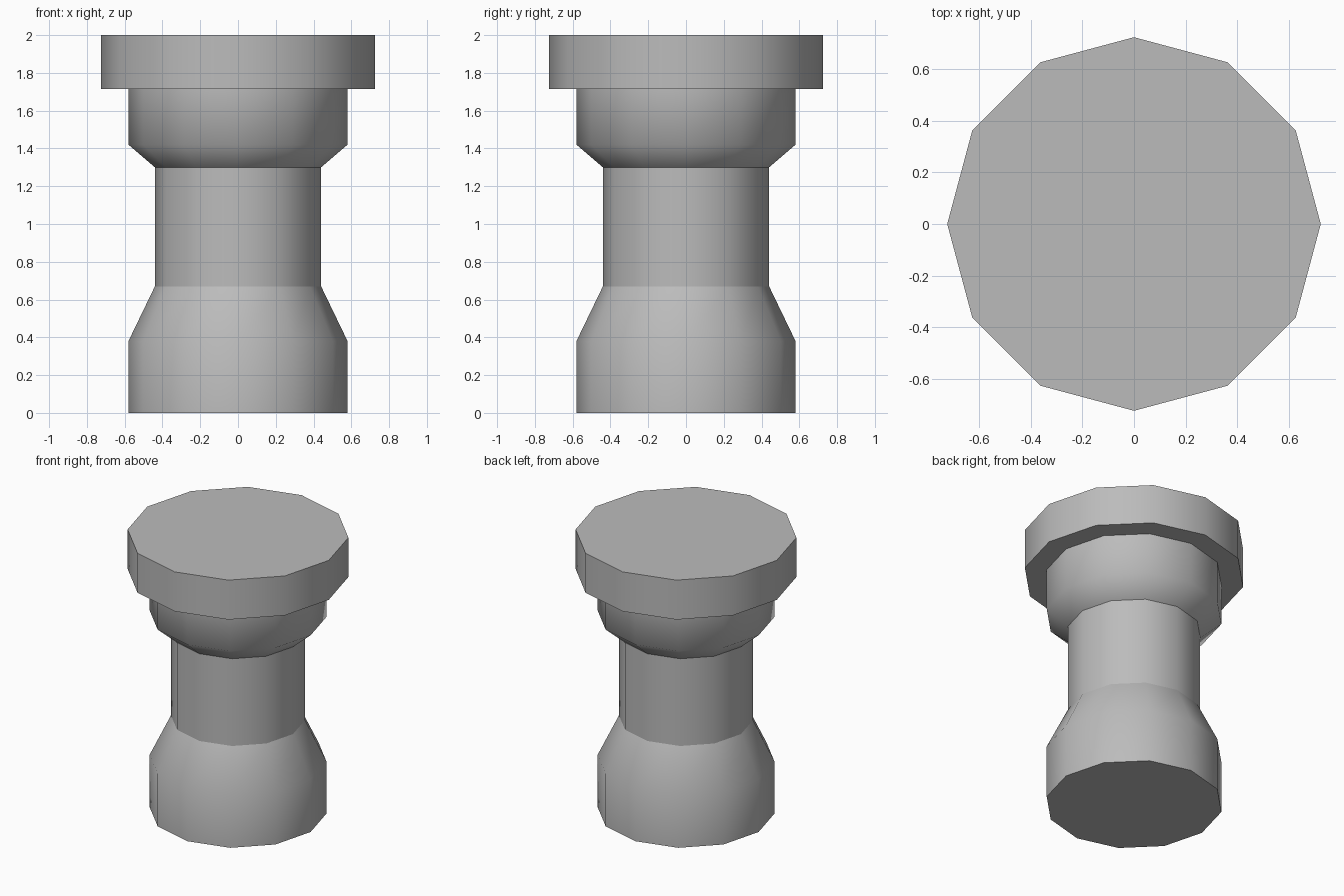
import bpy, bmesh, math

if "Cube" in bpy.data.objects:
    bpy.data.objects.remove(bpy.data.objects["Cube"])

SIDES = 12

stone = bpy.data.materials.new("grey stone")
stone.diffuse_color = (0.5, 0.5, 0.5, 1)
stone.use_nodes = True
stone.node_tree.nodes["Principled BSDF"].inputs["Base Color"].default_value = stone.diffuse_color


def turned_part(name, profile, cap_bottom=False, cap_top=False):
    """Revolve (radius, height) points into a twelve-sided part."""
    bm = bmesh.new()
    rings = []
    for r, z in profile:
        rings.append([bm.verts.new((r * math.cos(math.tau * i / SIDES),
                                    r * math.sin(math.tau * i / SIDES), z))
                      for i in range(SIDES)])
    for low, high in zip(rings, rings[1:]):
        for i in range(SIDES):
            j = (i + 1) % SIDES
            bm.faces.new((low[i], low[j], high[j], high[i]))
    if cap_bottom:
        bm.faces.new(rings[0][::-1])
    if cap_top:
        bm.faces.new(rings[-1])
    mesh = bpy.data.meshes.new(name)
    bm.to_mesh(mesh)
    bm.free()
    mesh.materials.append(stone)
    obj = bpy.data.objects.new(name, mesh)
    bpy.context.collection.objects.link(obj)
    # rounded sides stay smooth, right-angled rims stay sharp
    bpy.ops.object.select_all(action='DESELECT')
    obj.select_set(True)
    bpy.context.view_layer.objects.active = obj
    bpy.ops.object.shade_smooth_by_angle(angle=math.radians(60))
    return obj


# Foot with sloped shoulder
turned_part("base", [(0.58, 0), (0.58, 0.38), (0.44, 0.67)], cap_bottom=True)
# Narrow middle column
turned_part("shaft", [(0.44, 0.67), (0.44, 1.3)])
# Flared collar under the top slab
turned_part("collar", [(0.44, 1.3), (0.58, 1.42), (0.58, 1.715)])
# Wide top slab
turned_part("top_slab", [(0.725, 1.715), (0.725, 2.0)], cap_bottom=True, cap_top=True)
